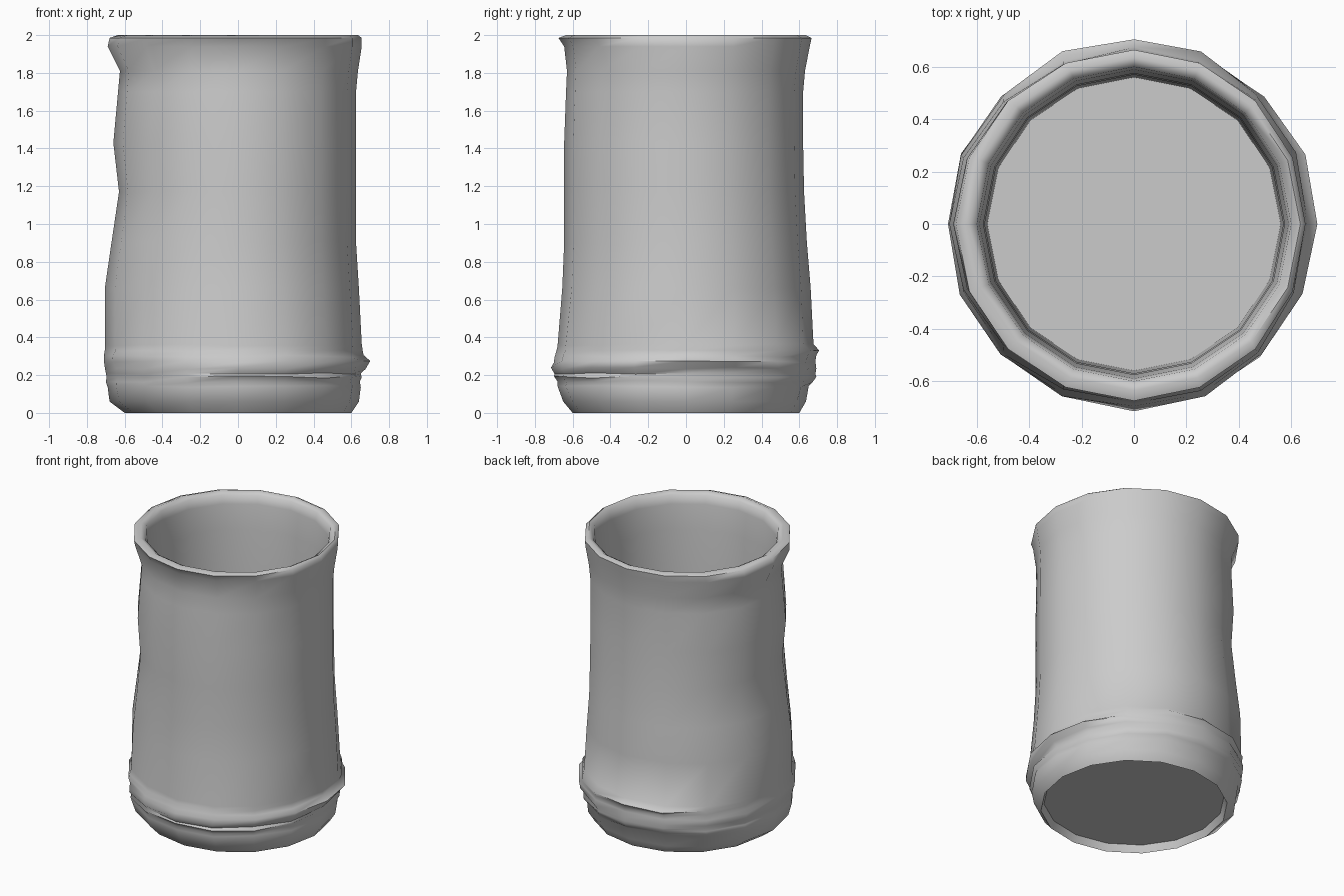
import bpy, bmesh, math, random

random.seed(4)
SIDES = 16


def loft(name, rows, jitter_below=None, cap=()):
    """Skin rings given as (z, left, right, front, back) extents."""
    bm = bmesh.new()
    rings = []
    for z, left, right, front, back in rows:
        ring = []
        for i in range(SIDES):
            a = math.tau * i / SIDES
            c, s = math.cos(a), math.sin(a)
            dz = dr = 0.0
            # uneven folds in the gathered band near the foot
            if jitter_below and jitter_below[0] < z < jitter_below[1]:
                dz = random.uniform(-0.006, 0.006)
                if i % 4:
                    dr = random.uniform(-0.006, 0.012)
            x = c * ((right if c > 0 else left) + dr)
            y = s * ((back if s > 0 else front) + dr)
            ring.append(bm.verts.new((x, y, z + dz)))
        rings.append(ring)
    for lo, hi in zip(rings, rings[1:]):
        for i in range(SIDES):
            j = (i + 1) % SIDES
            bm.faces.new((lo[i], lo[j], hi[j], hi[i]))
    for k in cap:
        bm.faces.new(rings[k])
    bmesh.ops.recalc_face_normals(bm, faces=bm.faces)
    me = bpy.data.meshes.new(name)
    bm.to_mesh(me)
    bm.free()
    ob = bpy.data.objects.new(name, me)
    bpy.context.collection.objects.link(ob)
    bpy.context.view_layer.objects.active = ob
    ob.select_set(True)
    bpy.ops.object.shade_smooth_by_angle(angle=math.radians(60))
    ob.select_set(False)
    return ob


def even(z, r):
    return (z, r, r, r, r)


# One closed skin: recessed base, foot, folded band, waisted wall,
# flared rim, then the inner wall down to the floor
rows = [
    even(0.05, 0.58),
    even(0.00, 0.60),
    (0.06, 0.68, 0.64, 0.65, 0.635),
    (0.14, 0.69, 0.65, 0.68, 0.65),
    (0.165, 0.70, 0.645, 0.68, 0.67),
    (0.19, 0.695, 0.655, 0.70, 0.69),
    (0.21, 0.70, 0.65, 0.695, 0.685),
    (0.235, 0.705, 0.675, 0.715, 0.69),
    (0.27, 0.71, 0.70, 0.70, 0.685),
    (0.30, 0.71, 0.665, 0.695, 0.69),
    (0.33, 0.705, 0.66, 0.685, 0.705),
    (0.36, 0.705, 0.655, 0.68, 0.675),
    (0.66, 0.705, 0.64, 0.655, 0.66),
    (0.90, 0.67, 0.625, 0.645, 0.64),
    (1.17, 0.63, 0.625, 0.645, 0.625),
    (1.43, 0.66, 0.625, 0.645, 0.62),
    (1.70, 0.635, 0.625, 0.635, 0.62),
    (1.81, 0.625, 0.635, 0.63, 0.63),
    (1.94, 0.69, 0.655, 0.645, 0.655),
    (1.985, 0.68, 0.655, 0.675, 0.665),
    even(2.00, 0.635),
    even(1.98, 0.60),
    even(1.92, 0.59),
    even(1.75, 0.575),
    even(1.20, 0.57),
    even(0.60, 0.57),
    even(0.08, 0.56),
]
loft("cup", rows, jitter_below=(0.13, 0.37), cap=(0, -1))
